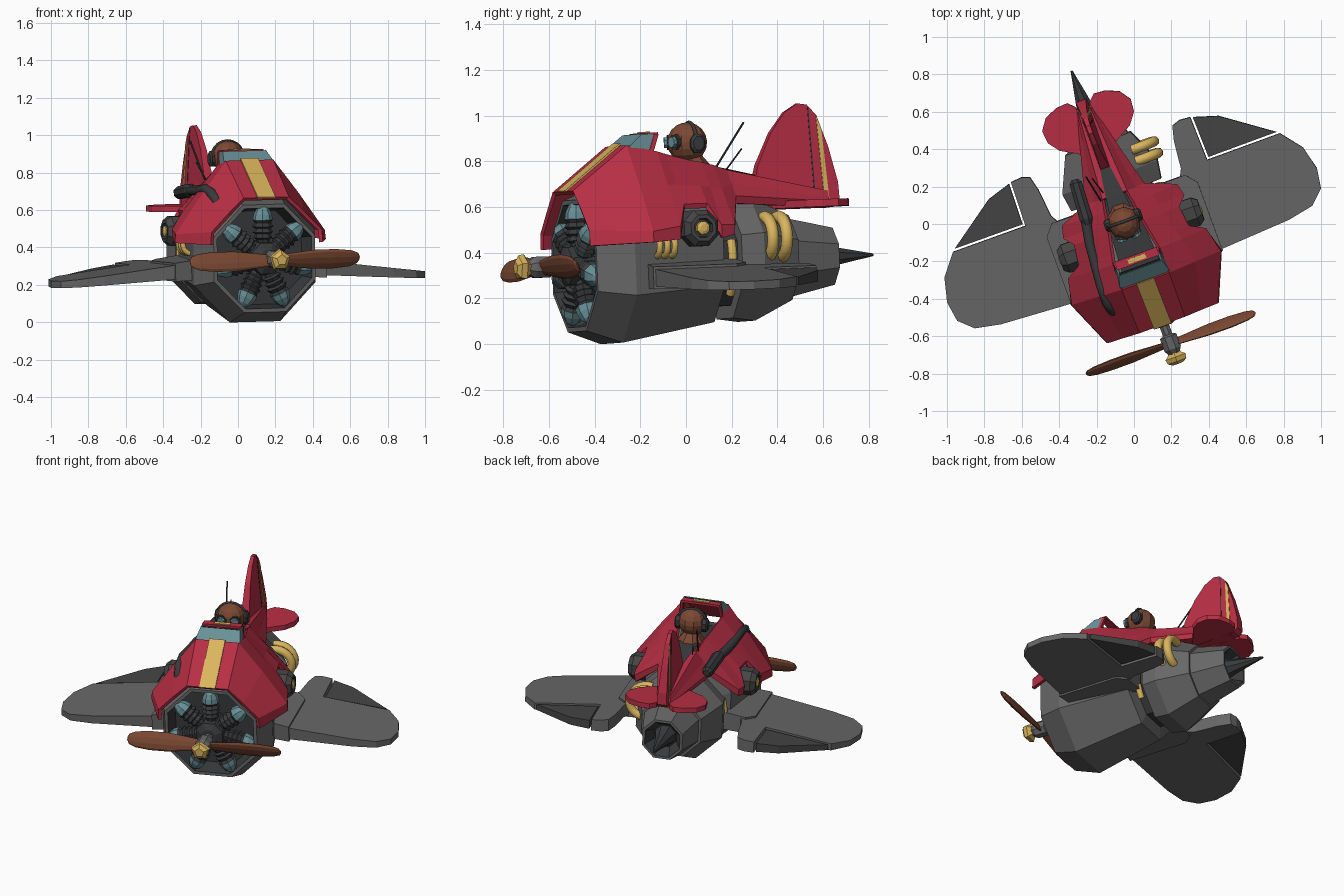
import bpy, bmesh, math
from mathutils import Vector, Matrix

if "Cube" in bpy.data.objects:
    bpy.data.objects.remove(bpy.data.objects["Cube"])

# Whole aircraft stands turned, slightly nose-down and banked
POSE = (Matrix.Translation((-0.036, 0, 0.36)) @ Matrix.Rotation(math.radians(20), 4, 'Z')
        @ Matrix.Rotation(math.radians(2), 4, 'X') @ Matrix.Rotation(math.radians(-1.5), 4, 'Y'))


def material(name, *rgb):
    m = bpy.data.materials.new(name)
    m.diffuse_color = (*rgb, 1)
    m.use_nodes = True
    m.node_tree.nodes["Principled BSDF"].inputs["Base Color"].default_value = m.diffuse_color
    return m


RED = material("red paint", 0.48, 0.028, 0.058)
GREY = material("grey metal", 0.135, 0.135, 0.135)
DARK = material("dark metal", 0.04, 0.042, 0.044)
FLAP = material("flap grey", 0.06, 0.06, 0.06)
GOLD = material("gold", 0.70, 0.46, 0.11)
WOOD = material("brown", 0.20, 0.065, 0.033)
TEAL = material("teal", 0.14, 0.28, 0.31)


def add(name, verts, faces, mats, index=None, shell=0):
    me = bpy.data.meshes.new(name)
    me.from_pydata([tuple(v) for v in verts], [], faces)
    for m in mats:
        me.materials.append(m)
    if index:
        for p, i in zip(me.polygons, index):
            p.material_index = i
    bm = bmesh.new()
    bm.from_mesh(me)
    bmesh.ops.recalc_face_normals(bm, faces=bm.faces)
    bm.to_mesh(me)
    bm.free()
    me.transform(POSE)
    ob = bpy.data.objects.new(name, me)
    bpy.context.collection.objects.link(ob)
    if shell:
        mod = ob.modifiers.new("thickness", 'SOLIDIFY')
        mod.thickness, mod.offset = shell, 0
    return ob


def lathe(name, origin, axis, profile, sides, mats, index=None, flat=1.0, turn=0.5, twist=0.0):
    """Rings of (distance along axis, radius), capped at both ends."""
    o, a = Vector(origin), Vector(axis).normalized()
    u = a.cross(Vector((0, 0, 1) if abs(a.z) < 0.9 else (1, 0, 0))).normalized()
    u = Matrix.Rotation(math.radians(twist), 3, a) @ u
    v = a.cross(u)
    verts, faces, idx, n = [], [], [], len(profile)
    for t, r in profile:
        for k in range(sides):
            w = 2 * math.pi * (k + turn) / sides
            verts.append(o + a * t + u * (r * flat * math.cos(w)) + v * (r * math.sin(w)))
    for i in range(n - 1):
        for k in range(sides):
            j = (k + 1) % sides
            faces.append((i*sides + k, i*sides + j, (i+1)*sides + j, (i+1)*sides + k))
            idx.append(index[i] if index else 0)
    faces += [tuple(range(sides)), tuple(range((n-1)*sides, n*sides))]
    idx += [idx[0], idx[-1]]
    return add(name, verts, faces, mats, idx)


def rod(name, p, q, r, mat, sides=8, r2=None):
    d = Vector(q) - Vector(p)
    return lathe(name, p, d, [(0, r), (d.length, r if r2 is None else r2)], sides, [mat])


def prism(name, pts, place, mat):
    """Flat outline given thickness; place(a, b, s) positions the s = -1 and +1 sides."""
    n = len(pts)
    verts = [place(a, b, s) for s in (-1, 1) for a, b in pts]
    faces = [tuple(range(n)), tuple(range(n, 2*n))]
    faces += [(i, (i+1) % n, n + (i+1) % n, n + i) for i in range(n)]
    return add(name, verts, faces, [mat])


def box(name, lo, hi, mat):
    return prism(name, [(lo[0], lo[1]), (hi[0], lo[1]), (hi[0], hi[1]), (lo[0], hi[1])],
                 lambda a, b, s: (a, b, hi[2] if s > 0 else lo[2]), mat)


def tube(name, pts, r, mat, smooth=True):
    cu = bpy.data.curves.new(name, 'CURVE')
    cu.dimensions, cu.bevel_depth, cu.bevel_resolution, cu.use_fill_caps = '3D', r, 2, True
    sp = cu.splines.new('POLY')
    sp.points.add(len(pts) - 1)
    for p, c in zip(sp.points, pts):
        p.co = (*(POSE @ Vector(c)), 1)
    tmp = bpy.data.objects.new(name + "_path", cu)
    bpy.context.collection.objects.link(tmp)
    me = bpy.data.meshes.new_from_object(tmp.evaluated_get(bpy.context.evaluated_depsgraph_get()))
    bpy.data.objects.remove(tmp)
    me.materials.clear()
    me.materials.append(mat)
    me.polygons.foreach_set("use_smooth", [smooth] * len(me.polygons))
    bpy.context.collection.objects.link(bpy.data.objects.new(name, me))


# Octagonal fuselage: open nose cowl, rear body, exhaust cone and spike
K = 1 / math.cos(math.pi / 8)
octo = lambda rings: [(t, a * K) for t, a in rings]
FWD = (0, 1, 0)
lathe("nose_cowl", (0, 0, 0), FWD, octo([(-.41, .04), (-.41, .25), (-.52, .268), (-.52, .288),
      (-.36, .345), (.08, .27), (.10, .2)]), 8, [GREY, DARK], [1, 1, 0, 0, 0, 0])
lathe("body_gap", (0, 0, 0), FWD, octo([(.08, .2), (.2, .2)]), 8, [DARK])
lathe("rear_body", (0, 0, 0), FWD, octo([(.17, .2), (.17, .255), (.27, .27), (.46, .185)]), 8, [GREY])
lathe("exhaust_cone", (0, 0, 0), FWD, octo([(.44, .175), (.67, .125), (.67, .11), (.6, .07)]),
      8, [GREY, DARK], [0, 0, 1])
lathe("tail_spike", (0, 0, 0), FWD, [(.58, .075), (.68, .045), (.872, .006)], 8, [DARK])

# Radial engine
lathe("engine_hub", (0, 0, 0), FWD, [(-.58, .05), (-.56, .09), (-.42, .1)], 8, [DARK])
for i in range(7):
    w = 2 * math.pi * i / 7
    lathe("engine_cylinder", (0, -.50, 0), (math.sin(w), 0, math.cos(w)),
          [(.06, .03), (.1, .035), (.11, .05), (.13, .04), (.14, .055), (.16, .042), (.17, .058),
           (.19, .044), (.205, .054), (.235, .049), (.265, .034), (.283, .012)], 8, [DARK, TEAL], [0]*8 + [1]*3)

# Propeller blades, shaft and spinner
lathe("propeller_shaft", (0, 0, 0), FWD, [(-.74, .03), (-.71, .05), (-.64, .05), (-.63, .028), (-.55, .028)], 8, [GREY])
blade = [(0, .03), (.12, .045), (.22, .057), (.34, .058), (.43, .048), (.47, .032), (.482, .01)]
for s in (1, -1):
    lathe("propeller_blade", (0, -.68, -.005), (s, 0, 0), blade, 10, [WOOD], flat=.32, twist=25)
lathe("spinner", (0, 0, 0), FWD, [(-.795, .03), (-.78, .055), (-.755, .06), (-.74, .04), (-.72, .03)], 5, [GOLD], turn=.75)

# Red upper cowl and spine: half sections from top edge to lower lip, front to tail
sections = [
    (-.555, (.125, .32), (.215, .235), (.305, .145), (.31, .08)),
    (-.30, (.13, .51), (.27, .33), (.415, .13), (.42, .085)),
    (-.165, (.127, .48), (.25, .33), (.385, .15), (.38, .095)),
    (-.115, (.117, .465), (.23, .33), (.305, .245), (.30, .23)),
    (0, (.095, .435), (.21, .32), (.29, .245), (.285, .23)),
    (.05, (.085, .427), (.20, .315), (.335, .15), (.33, .095)),
    (.11, (.078, .412), (.18, .305), (.32, .15), (.315, .11)),
    (.18, (.065, .387), (.11, .33), (.16, .275), (.155, .25)),
    (.66, (.03, .28), (.034, .25), (.034, .24), (.03, .222))]
verts = [(s * x, sec[0], z) for sec in sections for s in (1, -1) for x, z in sec[1:]]
faces = [(0, 4, 12, 8)]
for i in range(len(sections) - 1):
    for b in (i * 8, i * 8 + 4):
        faces += [(b + k, b + k + 1, b + k + 9, b + k + 8) for k in range(3)]
e = (len(sections) - 2) * 8
faces += [(e, e + 4, e + 12, e + 8), (e + 3, e + 7, e + 15, e + 11)]
add("red_cowl", verts, faces, [RED], shell=.02)
add("cockpit_floor", [(.11, -.29, .37), (-.11, -.29, .37), (-.08, .2, .36), (.08, .2, .36)], [(0, 1, 2, 3)], [DARK])
add("deck_panel", [(s * x, y, z) for x, y, z in ((.06, .1, .418), (.05, .18, .402), (.018, .40, .353)) for s in (1, -1)],
    [(0, 1, 3, 2), (2, 3, 5, 4)], [DARK])

# Gold nose stripe
add("nose_stripe", [(s * .05, y, z) for y, z in ((-.566, .327), (-.30, .526)) for s in (1, -1)],
    [(0, 1, 3, 2)], [GOLD], shell=.008)
box("dashboard_strip", (-.05, -.185, .566), (.05, -.16, .575), GOLD)

# Windscreen with dark lining and red rim along its rear edge
for name, k, d, m in (("windscreen", 1, 0, TEAL), ("windscreen_lining", .95, .012, DARK)):
    add(name, [(s * x * k, y + d, z - d * .4) for x, y, z in
        ((.14, -.295, .505), (.12, -.225, .563), (.12, -.165, .56), (.13, -.2, .475)) for s in (1, -1)],
        [(0, 1, 3, 2), (0, 2, 4, 6), (1, 3, 5, 7)], [m], shell=.008)
box("windscreen_rim", (-.12, -.195, .556), (.12, -.148, .570), RED)
for s in (1, -1):
    rod("windscreen_post", (s * .118, -.16, .56), (s * .128, -.195, .47), .014, RED, 4)

# Pilot: torso, head, cap band, ear pads and goggles
lathe("pilot_torso", (0, .05, .33), (0, 0, 1), [(0, .08), (.08, .085), (.13, .045), (.17, .04)], 8, [WOOD])
lathe("pilot_head", (0, .028, .522), (0, 0, 1),
      [(.088 * math.sin(t), max(.01, .088 * math.cos(t))) for t in [math.radians(a) for a in range(-80, 81, 20)]],
      10, [WOOD])
tube("headset_band", [(.091 * math.cos(a), .04, .522 + .088 * math.sin(a))
                      for a in [math.pi * i / 10 for i in range(11)]], .008, DARK)
for s in (1, -1):
    lathe("ear_pad", (s * .07, .045, .515), (s, 0, 0), [(0, .045), (.025, .045), (.034, .032)], 8, [DARK], flat=.8)
    rod("goggle", (s * .035, -.03, .525), (s * .046, -.063, .525), .03, TEAL, r2=.024)
    rod("goggle_frame", (s * .034, -.025, .525), (s * .042, -.05, .525), .035, DARK)

# Tail fin, rudder stripe and hinge
fin = [(.31, .27), (.345, .41), (.413, .55), (.482, .638), (.545, .675), (.588, .668), (.63, .62), (.677, .48),
       (.713, .325), (.716, .25), (.69, .225), (.35, .235)]
taper = lambda extra: lambda y, z, s: (s * (.032 - .02 * (z - .24) / .42 + extra), y, z)
prism("tail_fin", fin, taper(0), RED)
prism("fin_stripe", [(.627, .615), (.648, .565), (.668, .25), (.645, .25)], taper(.003), GOLD)
prism("rudder_hinge", [(.589, .66), (.594, .66), (.606, .25), (.600, .25)], taper(.002), DARK)

stab = [(.025, .40), (.06, .415), (.12, .455), (.2, .50), (.245, .56), (.252, .63), (.21, .69), (.14, .72),
        (.075, .725), (.04, .69)]
wing = [(.22, -.27), (.42, -.30), (.82, -.277), (.96, -.25), (1.035, -.18), (1.052, -.07), (1.02, .06), (.93, .174),
        (.517, .174), (.51, .42), (.45, .425), (.405, .41), (.385, .33), (.37, .18), (.34, .12), (.22, .12)]
flap = [(.915, .187), (.654, .374), (.523, .415), (.529, .187)]
for s in (1, -1):
    def wing_at(x, y, k, thin=1.0):
        return (s * x, y, -.06 - .09 * (x - .3) + k * thin * (.042 - .032 * (x - .3)))
    # Wings with separate flaps and thicker roots
    prism("wing", wing, wing_at, GREY)
    prism("wing_flap", flap, lambda x, y, k: wing_at(x, y, k, .8), FLAP)
    prism("wing_root", [(.22, -.285), (.43, -.31), (.43, .08), (.38, .14), (.22, .14)],
          lambda x, y, k: wing_at(x, y, k, 1.3), GREY)
    prism("tailplane", stab, lambda x, y, k: (s * x, y, .233 + k * .016), RED)
    # Side intakes set into the cowl notches
    lathe("side_intake", (s * .25, -.057, .14), (s, 0, 0), [(0, .085), (.12, .085), (.15, .062), (.15, .045), (.13, .04)],
          8, [FLAP, DARK], [0, 0, 0, 1])
    lathe("intake_hub", (s * .37, -.057, .14), (s, 0, 0), [(0, .03), (.03, .03), (.036, .015)], 8, [GOLD])
    # Gold pipes under the cowl lip and in the body gap
    for i in range(3):
        y = -.25 + i * .035
        tube("side_pipe", [(s * (.32 + .045 * math.sin(a)), y, .075 + .05 * math.cos(a))
                           for a in [math.pi * k / 8 for k in range(9)]], .015, GOLD)
    for w in (80, 118):
        c = [math.radians(w + d) for d in range(-10, 11, 5)]
        tube("gap_pipe", [(s * .245 * math.sin(a), .13, .245 * math.cos(a)) for a in c], .02, GOLD)

# Pair of large gold hoses on the right rear
for y in (.305, .37):
    tube("rear_hose", [(.19 + .10 * math.sin(a), y, .09 + .09 * math.cos(a))
                       for a in [math.pi * (k / 12) for k in range(-1, 14)]], .027, GOLD)

# Long exhaust pipe and muffler along the left
tube("exhaust_pipe", [(-.19, .12, .345), (-.215, -.02, .35), (-.225, -.14, .355), (-.235, -.26, .37),
                      (-.235, -.35, .35), (-.225, -.40, .31), (-.21, -.41, .27)], .027, DARK)
lathe("muffler", (-.175, .33, .325), (-.015, -.25, .025), [(0, .02), (.02, .036), (.22, .038), (.25, .025)], 8, [DARK])

# Aerials
rod("long_aerial", (-.08, .18, .40), (-.105, .333, .602), .005, DARK, 6)
rod("short_aerial", (-.05, .2, .37), (-.08, .31, .487), .004, DARK, 6)
